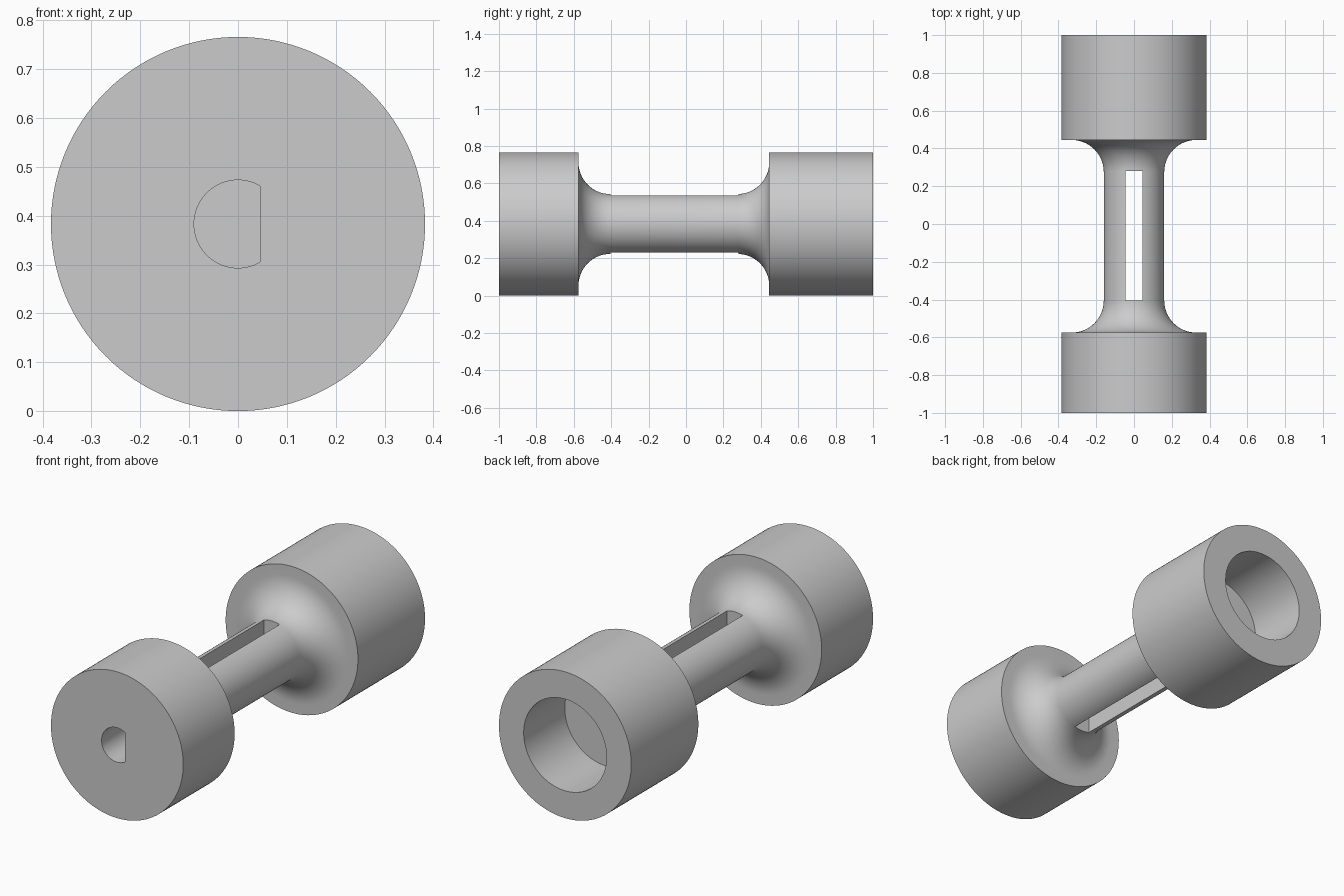
import bpy, bmesh
from math import sin, cos, pi, radians
from mathutils import Matrix, Vector

old = bpy.data.objects.get("Cube")
if old:
    bpy.data.objects.remove(old, do_unlink=True)

R = 0.383            # end cylinder radius, also the axis height
SHAFT, FILLET = 0.16, 0.17
FRONT, BACK = -0.575, 0.445   # inner faces of the two end cylinders
BORE, BORE_END = 0.24, 0.66

grey = bpy.data.materials.new("plain_grey")
grey.use_nodes = True
colour = (0.6, 0.6, 0.6, 1)
grey.diffuse_color = colour
grey.node_tree.nodes["Principled BSDF"].inputs["Base Color"].default_value = colour


def make_object(name, bm):
    bmesh.ops.recalc_face_normals(bm, faces=bm.faces[:])
    mesh = bpy.data.meshes.new(name)
    bm.to_mesh(mesh)
    bm.free()
    mesh.materials.append(grey)
    obj = bpy.data.objects.new(name, mesh)
    bpy.context.collection.objects.link(obj)
    return obj


def fillet(y_face, side, steps=16):
    """Quarter arc from the end face to the shaft; side points to the shaft middle."""
    pts = []
    for i in range(steps + 1):
        a = i / steps * pi / 2
        pts.append((SHAFT + FILLET * (1 - sin(a)), y_face + side * FILLET * (1 - cos(a))))
    return pts


# Coupler body: (radius, y) profile turned about the y axis, with the back bore
profile = [(0, -1), (R, -1), (R, FRONT)] + fillet(FRONT, 1)
profile += fillet(BACK, -1)[::-1]
profile += [(R, BACK), (R, 1), (BORE, 1), (BORE, BORE_END), (0, BORE_END)]
bm = bmesh.new()
verts = [bm.verts.new((r, y, R)) for r, y in profile]
edges = [bm.edges.new(pair) for pair in zip(verts, verts[1:])]
bmesh.ops.spin(bm, geom=verts + edges, cent=(0, 0, R), axis=(0, 1, 0),
               angle=2 * pi, steps=128, use_duplicate=False)
bmesh.ops.remove_doubles(bm, verts=bm.verts[:], dist=0.0001)
body = make_object("shaft_coupler", bm)

# Slot cutter through the shaft
bm = bmesh.new()
slot_size = Matrix.Diagonal((0.09, 0.685, 0.7, 1))
bmesh.ops.create_cube(bm, size=1, matrix=Matrix.Translation((0, -0.0625, R)) @ slot_size)
slot = make_object("slot_cutter", bm)

# D-shaped socket cutter in the front face
bm = bmesh.new()
ring = []
for i in range(49):
    a = radians(60 + 240 * i / 48)
    ring.append(bm.verts.new((0.09 * cos(a), -1.1, R + 0.09 * sin(a))))
face = bm.faces.new(ring)
ext = bmesh.ops.extrude_face_region(bm, geom=[face])
moved = [g for g in ext["geom"] if isinstance(g, bmesh.types.BMVert)]
bmesh.ops.translate(bm, verts=moved, vec=Vector((0, 0.46, 0)))
socket = make_object("socket_cutter", bm)

# Cut both openings, then drop the cutters
bpy.ops.object.select_all(action='DESELECT')
bpy.context.view_layer.objects.active = body
body.select_set(True)
for cutter in (slot, socket):
    cutter.hide_render = True
    mod = body.modifiers.new(cutter.name, 'BOOLEAN')
    mod.operation = 'DIFFERENCE'
    mod.solver = 'EXACT'
    mod.object = cutter
    bpy.ops.object.modifier_apply(modifier=mod.name)
    bpy.data.objects.remove(cutter, do_unlink=True)

bpy.ops.object.shade_smooth_by_angle(angle=radians(30))
